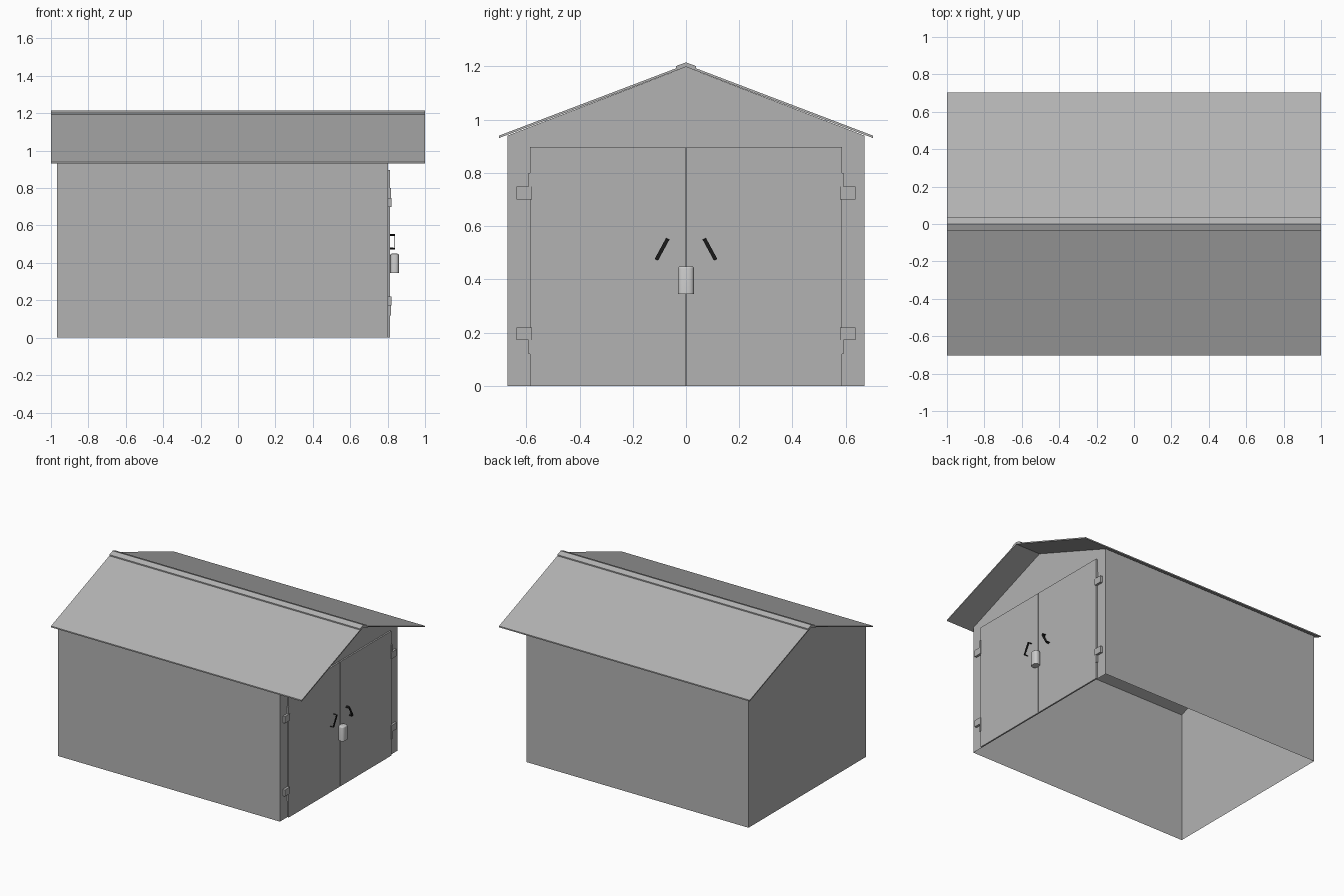
import bpy, bmesh, math
from mathutils import Vector

if "Cube" in bpy.data.objects:
    bpy.data.objects.remove(bpy.data.objects["Cube"])


def material(name, c):
    m = bpy.data.materials.new(name)
    m.diffuse_color = (*c, 1)
    m.use_nodes = True
    m.node_tree.nodes["Principled BSDF"].inputs["Base Color"].default_value = m.diffuse_color
    return m


black = material("black", (0.01, 0.01, 0.01))
silver = material("silver", (0.8, 0.8, 0.8))
grey = material("grey", (0.45, 0.45, 0.45))


def add_mesh(name, verts, faces, mat=grey):
    me = bpy.data.meshes.new(name)
    me.from_pydata(verts, [], faces)
    me.materials.append(mat)
    ob = bpy.data.objects.new(name, me)
    bpy.context.collection.objects.link(ob)
    return ob


def fix_normals(ob):
    bm = bmesh.new()
    bm.from_mesh(ob.data)
    bmesh.ops.recalc_face_normals(bm, faces=bm.faces)
    bm.to_mesh(ob.data)
    bm.free()


def extrude_x(name, profile, x0, x1):
    # prism along x from a closed (y, z) outline
    n = len(profile)
    v = [(x, y, z) for x in (x0, x1) for y, z in profile]
    f = [tuple(range(n)), tuple(range(n, 2 * n))]
    f += [(i, (i + 1) % n, n + (i + 1) % n, n + i) for i in range(n)]
    ob = add_mesh(name, v, f)
    fix_normals(ob)
    return ob


def box(name, x0, x1, y0, y1, z0, z1):
    return extrude_x(name, [(y0, z0), (y1, z0), (y1, z1), (y0, z1)], x0, x1)


# sheet walls with gables, open underneath
outline = [(-0.67, 0), (-0.67, 0.940), (0, 1.198), (0.67, 0.940), (0.67, 0)]
v = [(x, y, z) for x in (-0.968, 0.803) for y, z in outline]
add_mesh("walls", v, [(0, 1, 2, 3, 4), (9, 8, 7, 6, 5), (0, 5, 6, 1), (3, 8, 9, 4)])

# roof panels and ridge cap
extrude_x("roof", [(-0.702, 0.931), (0, 1.198), (0.702, 0.931),
                   (0.702, 0.940), (0, 1.207), (-0.702, 0.940)], -1, 1)
extrude_x("ridge_cap", [(-0.038, 1.192), (0, 1.206), (0.038, 1.192),
                        (0.038, 1.201), (0, 1.215), (-0.038, 1.201)], -1, 1)

for s, side in ((-1, "left"), (1, "right")):
    # door leaf
    box(f"{side}_door", 0.803, 0.814, *sorted((s * 0.0025, s * 0.585)), 0, 0.898)

    # hinges: knuckle strip with a wall plate lapping over it
    for level, strip, plate in (("upper", (0.70, 0.80), (0.70, 0.748)),
                                ("lower", (0.12, 0.22), (0.173, 0.22))):
        box(f"{side}_{level}_hinge_strip", 0.803, 0.818, *sorted((s * 0.579, s * 0.591)), *strip)
        box(f"{side}_{level}_hinge_plate", 0.803, 0.820, *sorted((s * 0.579, s * 0.637)), *plate)

    # slanted flat-bar pull handle
    top, low = Vector((0, s * 0.070, 0.550)), Vector((0, s * 0.110, 0.476))
    d = (top - low).normalized()
    w = Vector((0, d.z, -d.y)) * 0.007
    path = [p + Vector((x, 0, 0)) for p, x in
            ((low, 0.812), (low, 0.838), (top, 0.838), (top, 0.812))]
    verts = [p + k * w for p in path for k in (-1, 1)]
    handle = add_mesh(f"{side}_handle", verts,
                      [(2 * i, 2 * i + 1, 2 * i + 3, 2 * i + 2) for i in range(3)], black)
    fix_normals(handle)
    mod = handle.modifiers.new("thickness", 'SOLIDIFY')
    mod.thickness = 0.005
    mod.offset = 0

# padlock body: oval column with rounded top
bm = bmesh.new()
bmesh.ops.create_cone(bm, cap_ends=True, segments=32, radius1=1, radius2=1, depth=0.104)
for vert in bm.verts:
    # squared-off oval section
    for i, r in ((0, 0.0235), (1, 0.03)):
        vert.co[i] = math.copysign(abs(vert.co[i]) ** 0.75, vert.co[i]) * r
    vert.co += Vector((0.8375, 0, 0.397))
rim = [e for e in bm.edges if all(q.co.z > 0.44 for q in e.verts)]
bmesh.ops.bevel(bm, geom=rim, offset=0.008, segments=4, profile=0.5, affect='EDGES')
lock = add_mesh("padlock", [], [], silver)
bm.to_mesh(lock.data)
bm.free()
bpy.context.view_layer.objects.active = lock
lock.select_set(True)
bpy.ops.object.shade_smooth_by_angle(angle=math.radians(40))
